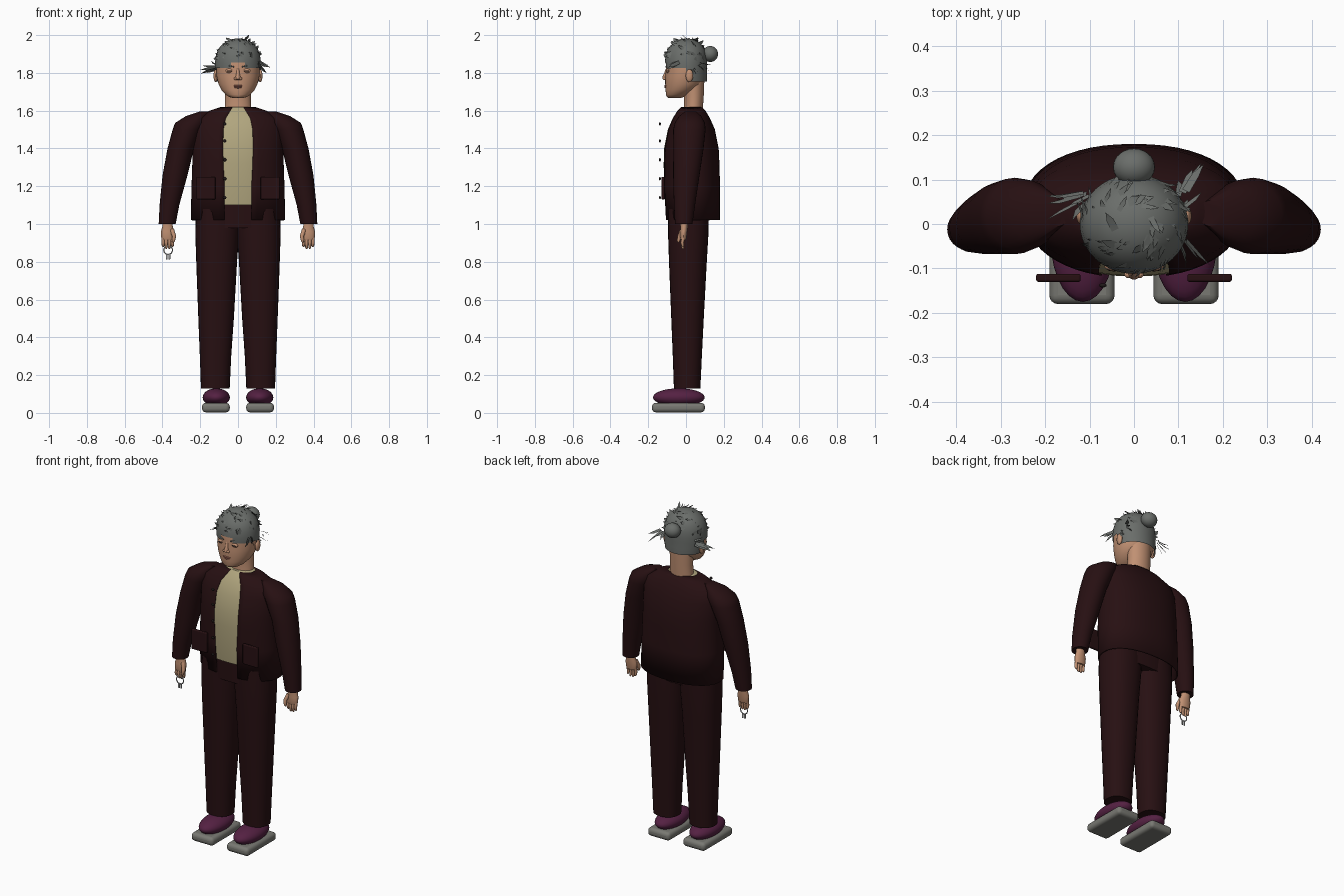
import bpy, bmesh, math, random
from mathutils import Vector

random.seed(4)
cube = bpy.data.objects.get("Cube")
if cube:
    bpy.data.objects.remove(cube, do_unlink=True)

def material(name, r, g, b):
    m = bpy.data.materials.new(name)
    m.use_nodes = True
    m.diffuse_color = (r, g, b, 1)
    m.node_tree.nodes["Principled BSDF"].inputs["Base Color"].default_value = (r, g, b, 1)
    return m

MAROON = material("maroon cloth", .02, .005, .006)
SHIRT = material("beige cloth", .44, .38, .21)
SKIN = material("skin", .53, .28, .17)
LIP = material("lip", .36, .14, .10)
HAIR = material("grey hair", .145, .155, .145)
SHOE = material("purple shoe", .09, .015, .055)
SOLE = material("grey sole", .19, .19, .17)
METAL = material("metal", .45, .45, .45)
DARK = material("dark", .015, .01, .01)
made = []

def finish(name, bm, mat):
    mesh = bpy.data.meshes.new(name)
    bm.to_mesh(mesh)
    bm.free()
    mesh.materials.append(mat)
    ob = bpy.data.objects.new(name, mesh)
    bpy.context.collection.objects.link(ob)
    made.append(ob)
    return ob

def loft(name, sections, mat, n=32, p=1.0, side=1, hide=None):
    """Stack of rings, bottom to top: (z, cx, cy, rx, ry[, half front gap])."""
    bm, rings = bmesh.new(), []
    gapped = len(sections[0]) > 5
    for z, cx, cy, rx, ry, *gap in sections:
        a0 = math.asin((gap[0] / rx) ** (1 / p)) if gapped else 0
        ring = []
        for i in range(n):
            a = a0 + (2 * math.pi - 2 * a0) * i / (n - 1 if gapped else n)
            s, c = math.sin(a), math.cos(a)
            x = math.copysign(abs(s) ** p, s) * rx
            y = -math.copysign(abs(c) ** p, c) * ry
            ring.append(bm.verts.new((side * cx + x, cy + y, z)))
        rings.append(ring)
    for low, up in zip(rings, rings[1:]):
        for i in range(n - 1 if gapped else n):
            j = (i + 1) % n
            bm.faces.new((low[i], low[j], up[j], up[i]))
    if not gapped:
        if not hide:
            bm.faces.new(rings[0][::-1])
        bm.faces.new(rings[-1])
    if hide:
        gone = [f for f in bm.faces if hide(f.calc_center_median())]
        bmesh.ops.delete(bm, geom=gone, context="FACES")
    return finish(name, bm, mat)

def ball(name, loc, radii, mat, seg=20):
    bm = bmesh.new()
    bmesh.ops.create_uvsphere(bm, u_segments=seg, v_segments=seg // 2 + 2, radius=1)
    for v in bm.verts:
        v.co = Vector([l + c * r for l, c, r in zip(loc, v.co, radii)])
    return finish(name, bm, mat)

def box(name, loc, size, mat, bevel):
    bm = bmesh.new()
    bmesh.ops.create_cube(bm, size=1)
    for v in bm.verts:
        v.co = Vector([l + c * s for l, c, s in zip(loc, v.co, size)])
    ob = finish(name, bm, mat)
    mod = ob.modifiers.new("Rounded", "BEVEL")
    mod.width, mod.segments = bevel, 4
    return ob

def tube(name, points, radii, mat, cyclic=False):
    cu = bpy.data.curves.new(name, "CURVE")
    cu.dimensions, cu.bevel_depth, cu.bevel_resolution = "3D", 1, 2
    cu.use_fill_caps = True
    sp = cu.splines.new("POLY")
    sp.points.add(len(points) - 1)
    for q, co, r in zip(sp.points, points, radii):
        q.co, q.radius = (*co, 1), r
    sp.use_cyclic_u, sp.use_smooth = cyclic, True
    cu.materials.append(mat)
    ob = bpy.data.objects.new(name, cu)
    bpy.context.collection.objects.link(ob)

# Open jacket and the shirt under it
torso = [(1.02, 0, .035, .25, .145, .072), (1.2, 0, .03, .246, .15, .072),
         (1.32, 0, .028, .242, .149, .078), (1.4, 0, .027, .24, .146, .08),
         (1.5, 0, .027, .24, .126, .078), (1.56, 0, .027, .225, .1, .066),
         (1.6, 0, .028, .15, .075, .042), (1.62, 0, .027, .09, .055, .03)]
jacket = loft("jacket", torso, MAROON, n=49, p=.9)
solid = jacket.modifiers.new("Cloth", "SOLIDIFY")
solid.thickness, solid.offset = .008, -1
inner = [(max(z, 1.1), cx, cy, rx - .02, ry - .003) for z, cx, cy, rx, ry, g in torso]
loft("shirt", inner, SHIRT, n=48, p=.9)
loft("trouser_waist", [(.98, 0, .012, .2, .106), (1.13, 0, .015, .2, .112)], MAROON, p=.8)

for i, z in enumerate((1.53, 1.44, 1.34, 1.24, 1.14)):
    ball(f"button_{i + 1}", (-.07, -.138, z), (.009, .005, .009), DARK, 10)

for side, label in ((1, "left"), (-1, "right")):
    # Pocket, sleeve and trouser leg
    box(label + "_pocket", (side * .17, -.121, 1.19), (.1, .018, .12), MAROON, .005)
    loft(label + "_sleeve", [
        (1.0, .375, -.012, .045, .046), (1.1, .363, -.008, .052, .056),
        (1.26, .333, .002, .066, .07), (1.4, .303, .013, .07, .08),
        (1.5, .268, .018, .078, .086), (1.535, .25, .02, .083, .08),
        (1.57, .22, .022, .058, .06), (1.595, .175, .024, .03, .03)],
        MAROON, n=24, side=side)
    loft(label + "_trouser_leg", [
        (.13, .12, .006, .076, .07), (.3, .119, .007, .083, .077),
        (.5, .116, .008, .094, .086), (.8, .113, .01, .108, .1),
        (.95, .11, .012, .116, .107), (1.08, .105, .012, .118, .108)],
        MAROON, n=28, p=.9, side=side)

    # Shoe and sole
    ball(label + "_shoe", (side * .115, -.038, .082), (.072, .137, .048), SHOE, 28)
    box(label + "_sole", (side * .117, -.04, .028), (.147, .28, .05), SOLE, .02)

    # Hand with fingers and thumb
    loft(label + "_palm", [
        (.915, .372, -.014, .03, .013), (.93, .372, -.014, .035, .017),
        (.96, .372, -.012, .036, .019), (.985, .373, -.01, .028, .02),
        (1.02, .375, -.01, .026, .022)], SKIN, n=16, side=side)
    for k in range(4):
        x = side * (.347 + .0165 * k)
        tip = .878 if k in (0, 3) else .868
        tube(f"{label}_finger_{k + 1}", [(x, -.013, .935), (x, -.02, .9), (x, -.017, tip + .008),
             (x, -.014, tip)], (.0095, .009, .0075, .003), SKIN)
    tube(label + "_thumb", [(side * .35, -.02, .97), (side * .338, -.034, .935),
         (side * .342, -.04, .91), (side * .345, -.04, .902)], (.012, .011, .008, .003), SKIN)

    # Ear, eye and brow
    ball(label + "_ear", (side * .118, .018, 1.785), (.012, .02, .034), SKIN, 14)
    ball(label + "_eyelid", (side * .045, -.096, 1.811), (.022, .009, .012), SKIN, 14)
    ball(label + "_eye", (side * .045, -.1025, 1.81), (.015, .004, .0035), DARK, 12)
    tube(label + "_brow", [(side * .022, -.107, 1.832), (side * .045, -.1, 1.838),
         (side * .07, -.085, 1.832)], (.003, .004, .002), HAIR)
    ball(label + "_nostril", (side * .012, -.113, 1.77), (.01, .009, .008), SKIN, 12)

# Neck and head
loft("neck", [(1.56, 0, .035, .075, .052), (1.62, 0, .04, .07, .05),
              (1.68, 0, .042, .068, .052), (1.78, 0, .04, .072, .058)], SKIN)
loft("head", [
    (1.666, 0, -.06, .025, .03), (1.672, 0, -.057, .045, .044), (1.685, 0, -.045, .066, .061),
    (1.71, 0, -.025, .088, .083), (1.74, 0, -.012, .103, .098), (1.78, 0, -.005, .113, .105),
    (1.82, 0, -.002, .115, .104), (1.87, 0, -.002, .115, .106), (1.92, 0, 0, .1, .094),
    (1.96, 0, .003, .06, .055)], SKIN, n=40)
loft("nose", [(1.762, 0, -.108, .008, .008), (1.768, 0, -.11, .015, .015),
              (1.778, 0, -.108, .013, .017), (1.8, 0, -.103, .009, .012),
              (1.825, 0, -.1, .007, .006)], SKIN, n=16)
ball("upper_lip", (0, -.107, 1.732), (.026, .008, .005), LIP, 14)
ball("lower_lip", (0, -.105, 1.724), (.021, .009, .006), LIP, 14)

# Hair cap with a cut hairline, and a bun
def below_hairline(c):
    if c.y > 0:
        return False
    return c.z < (1.86 if abs(c.x) < .03 else 1.825)

loft("hair_cap", [
    (1.755, 0, .008, .113, .103), (1.79, 0, .004, .119, .108), (1.825, 0, 0, .121, .11),
    (1.855, 0, 0, .122, .112), (1.89, 0, 0, .117, .108), (1.92, 0, .001, .108, .1),
    (1.945, 0, .002, .09, .084), (1.965, 0, .003, .066, .062), (1.978, 0, .003, .035, .033),
    (1.982, 0, .003, .01, .01)], HAIR, n=40, hide=below_hairline)
ball("hair_bun", (0, .128, 1.9), (.047, .042, .042), HAIR, 24)

# Loose locks: tapered ribbons swirling round the head
bm = bmesh.new()

def lock(a, b, c, across):
    v = [bm.verts.new(q) for q in (a - across, a + across, b + across * .9, b - across * .9, c)]
    bm.faces.new(v[:4])
    bm.faces.new((v[3], v[2], v[4]))

centre, up = Vector((0, .002, 1.86)), Vector((0, 0, 1))
for i in range(85):
    az = random.uniform(0, 2 * math.pi)
    el = random.uniform(.1, 1.25)
    out = Vector((math.cos(az) * math.cos(el), math.sin(az) * math.cos(el), math.sin(el)))
    base = centre + Vector((out.x * .118, out.y * .109, out.z * .122))
    along = (out.cross(up).normalized() + up * random.uniform(-.5, .4)).normalized()
    size = random.uniform(.025, .05)
    lift = random.uniform(.004, .018)
    lock(base, base + along * size * .6 + out * lift * .3, base + along * size + out * lift,
         out.cross(along).normalized() * random.uniform(.005, .012))

# Stray clumps at the temples
for x, y, z, dx, dy, dz, count in ((-.11, .06, 1.83, -.065, -.03, 0, 7),
                                   (.108, .07, 1.85, .02, .05, -.02, 4),
                                   (.108, -.03, 1.86, .03, -.04, -.02, 4),
                                   (.11, .03, 1.83, .025, .01, -.03, 4)):
    for i in range(count):
        wobble = Vector([random.uniform(-.018, .018) for _ in range(3)])
        a = Vector((x, y, z)) + wobble * .6
        d = Vector((dx, dy, dz)) + wobble
        across = d.cross(Vector((.3, 1, .6))).normalized() * random.uniform(.005, .01)
        lock(a, a + d * .65, a + d + wobble * .4, across)
finish("loose_locks", bm, HAIR)

# Key ring and keys in the right hand
ring = [(-.37 + .023 * math.cos(t * math.pi / 12), -.022, .862 + .023 * math.sin(t * math.pi / 12))
        for t in range(24)]
tube("key_ring", ring, [.003] * 24, METAL, cyclic=True)
for i, x in enumerate((-.377, -.363)):
    box(f"key_{i + 1}", (x, -.022, .828), (.009, .004, .03), METAL, .001)

# Smooth shading with kept creases
bpy.ops.object.select_all(action="DESELECT")
for ob in made:
    ob.select_set(True)
bpy.context.view_layer.objects.active = made[0]
bpy.ops.object.shade_smooth_by_angle(angle=math.radians(40))
